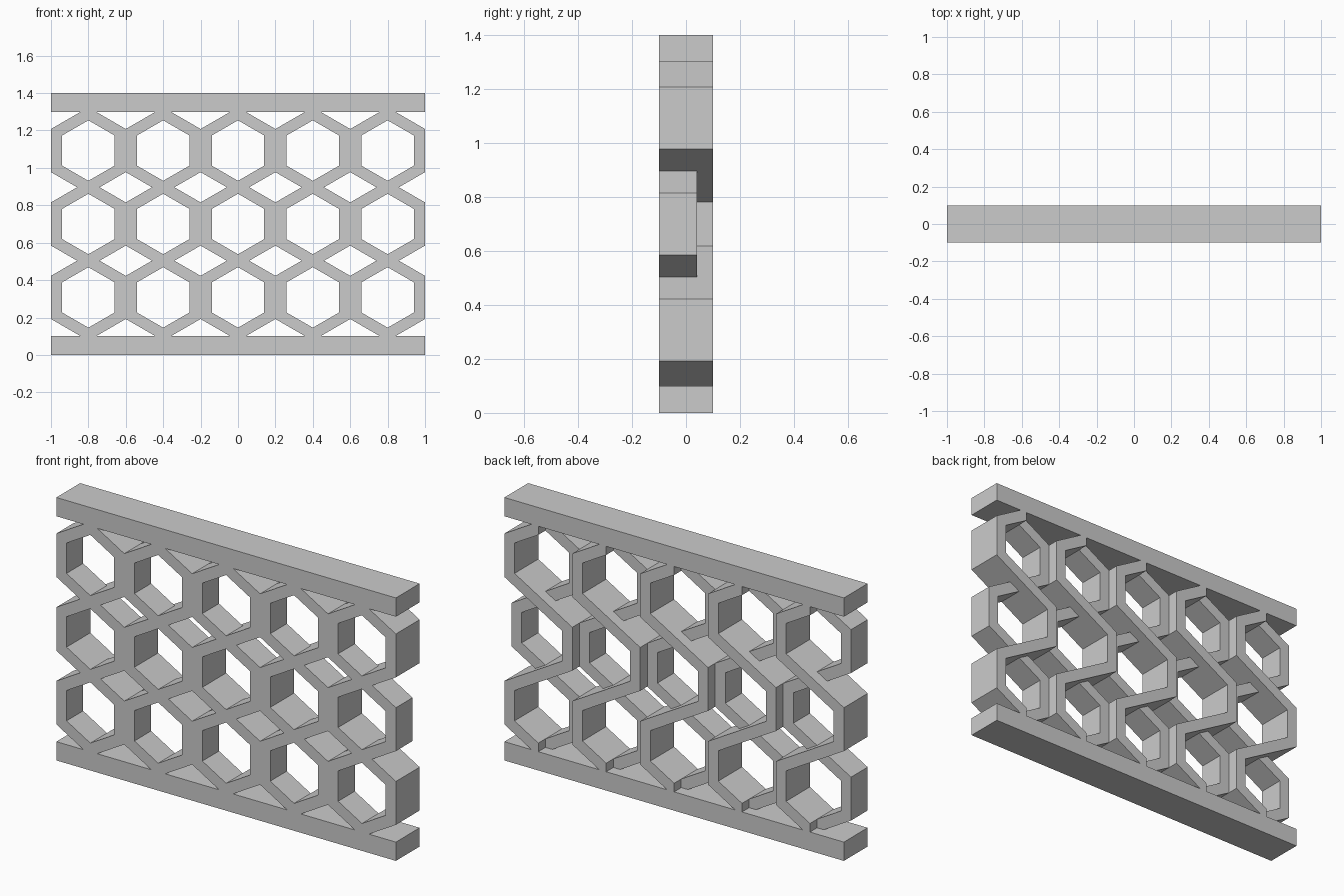
import bpy, bmesh, math

cube = bpy.data.objects.get("Cube")
if cube:
    bpy.data.objects.remove(cube, do_unlink=True)

# Lattice dimensions
OUTER, INNER = 0.20, 0.14                 # half widths of each hexagon ring
R_OUT, R_IN = (w * 2 / math.sqrt(3) for w in (OUTER, INNER))
PITCH = R_OUT + R_IN                      # row spacing
FRONT, BACK, RECESS = -0.10, 0.10, 0.04   # depth limits
HEIGHT, BAR = 1.40, 0.10
MID = HEIGHT / 2

grey = bpy.data.materials.new("plain_grey")
grey.use_nodes = True
grey.diffuse_color = (0.6, 0.6, 0.6, 1)
grey.node_tree.nodes["Principled BSDF"].inputs["Base Color"].default_value = (0.6, 0.6, 0.6, 1)


def finish(name, bm):
    bmesh.ops.recalc_face_normals(bm, faces=bm.faces)
    mesh = bpy.data.meshes.new(name)
    bm.to_mesh(mesh)
    bm.free()
    mesh.materials.append(grey)
    obj = bpy.data.objects.new(name, mesh)
    bpy.context.collection.objects.link(obj)
    return obj


def bar(name, z):
    bm = bmesh.new()
    bmesh.ops.create_cube(bm, size=1)
    bmesh.ops.scale(bm, vec=(2, BACK - FRONT, BAR), verts=bm.verts)
    bmesh.ops.translate(bm, vec=(0, 0, z), verts=bm.verts)
    finish(name, bm)


def ribbon(name, cx, side, back):
    """Zigzag strip of half hexagons, swapping side at every row."""
    # Each station is the pair of edge points across the strip
    low, high = MID - PITCH, MID + PITCH
    stations = [((0, low - R_OUT), (0, low - R_IN))]
    for row in (-1, 0, 1):
        c = MID + row * PITCH
        s = side if row else -side
        for end in (-0.5, 0.5):
            pair = [(s * OUTER, c + end * R_OUT), (s * INNER, c + end * R_IN)]
            stations.append(pair if row else pair[::-1])
    stations.append(((0, high + R_OUT), (0, high + R_IN)))

    bm = bmesh.new()
    rungs = [[bm.verts.new((cx + x, FRONT, z)) for x, z in pair] for pair in stations]
    for (a, b), (c, d) in zip(rungs, rungs[1:]):
        bm.faces.new((a, b, d, c))
    # Give the strip its depth
    result = bmesh.ops.extrude_face_region(bm, geom=bm.faces[:], use_keep_orig=True)
    moved = [v for v in result["geom"] if isinstance(v, bmesh.types.BMVert)]
    bmesh.ops.translate(bm, vec=(0, back - FRONT, 0), verts=moved)
    finish(name, bm)


# Rails
bar("bottom_rail", BAR / 2)
bar("top_rail", HEIGHT - BAR / 2)

# Deep and shallow ribbons interlace into columns of hexagons
for i in range(5):
    x = (i - 2) * 2 * OUTER
    ribbon(f"deep_ribbon_{i + 1}", x, 1, BACK)
    ribbon(f"shallow_ribbon_{i + 1}", x, -1, RECESS)
